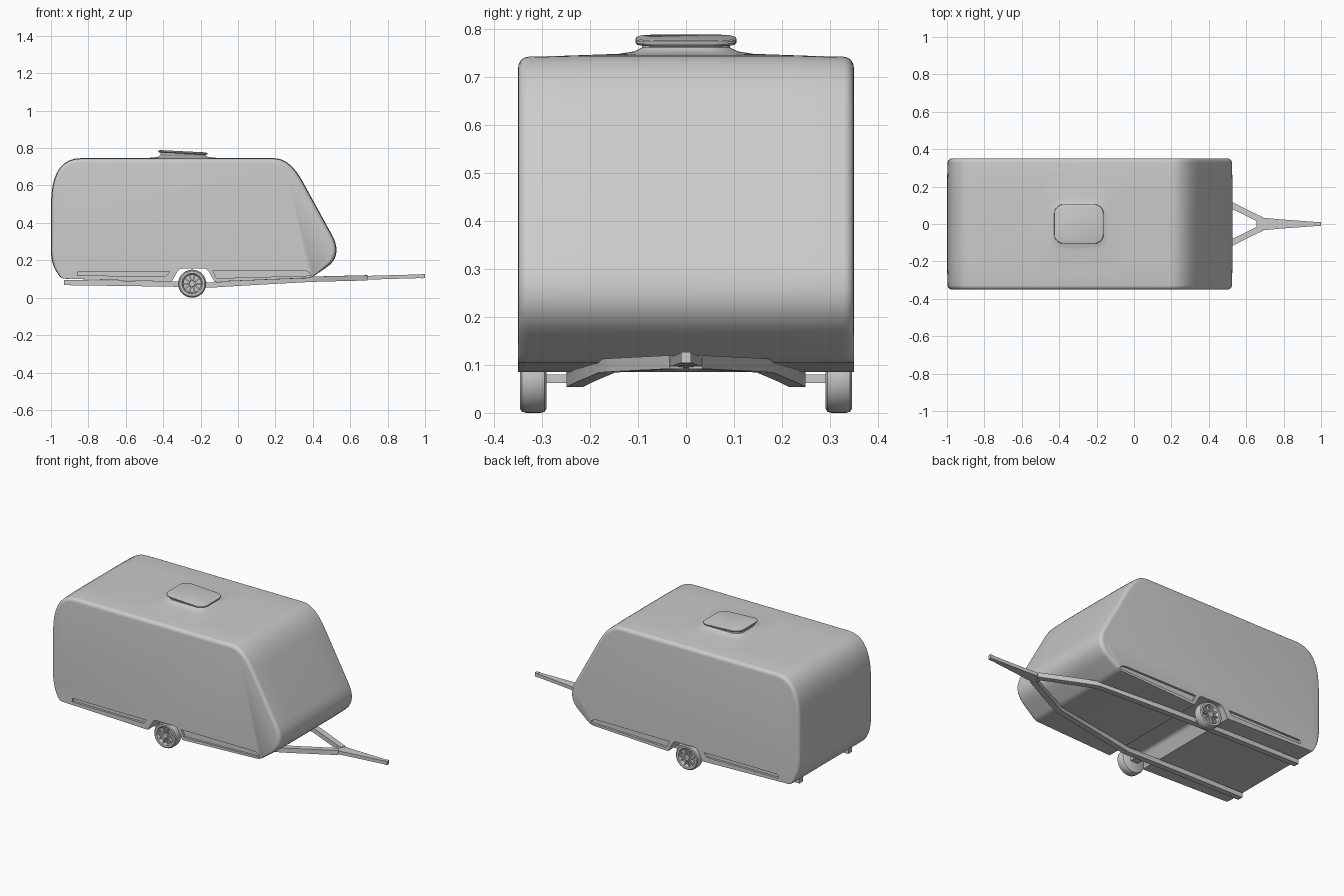
import bpy, bmesh, math
from mathutils import Vector, Matrix

if "Cube" in bpy.data.objects:
    bpy.data.objects.remove(bpy.data.objects["Cube"])


def finish(bm, name, angle=35):
    bmesh.ops.recalc_face_normals(bm, faces=bm.faces)
    me = bpy.data.meshes.new(name)
    bm.to_mesh(me)
    bm.free()
    ob = bpy.data.objects.new(name, me)
    bpy.context.collection.objects.link(ob)
    if angle:
        smooth(ob, angle)
    return ob


def smooth(ob, angle=35):
    bpy.ops.object.select_all(action='DESELECT')
    ob.select_set(True)
    bpy.context.view_layer.objects.active = ob
    bpy.ops.object.shade_smooth_by_angle(angle=math.radians(angle))


def loft(bm, rings):
    """Skin a row of closed rings and cap both ends."""
    vs = [[bm.verts.new(p) for p in r] for r in rings]
    n = len(vs[0])
    for a, b in zip(vs, vs[1:]):
        for i in range(n):
            j = (i + 1) % n
            bm.faces.new((a[i], a[j], b[j], b[i]))
    bm.faces.new(vs[0])
    bm.faces.new(vs[-1])


def rounded(corners, steps=9):
    """Outline whose corners (x, z, d_in, d_out) become smooth curves."""
    out = []
    for i, (x, z, din, dout) in enumerate(corners):
        c = Vector((x, z))
        if not din:
            out.append(c)
            continue
        p = Vector(corners[i - 1][:2])
        q = Vector(corners[(i + 1) % len(corners)][:2])
        a = c + (p - c).normalized() * din
        b = c + (q - c).normalized() * dout
        for k in range(steps + 1):
            t = k / steps
            out.append(a * (1 - t) ** 2 + c * 2 * t * (1 - t) + b * t * t)
    return out


# Caravan shell: side outline with wheel channel, rounded towards both sides
outline = rounded([
    (-0.355, 0.085, 0, 0), (-0.945, 0.102, 0.02, 0.02), (-1.0, 0.18, 0.06, 0.07),
    (-1.0, 0.746, 0.25, 0.16), (0.277, 0.746, 0.085, 0.14),
    (0.564, 0.224, 0.13, 0.11), (0.39, 0.105, 0.02, 0.02),
    (-0.125, 0.085, 0, 0), (-0.165, 0.155, 0.02, 0.02), (-0.315, 0.155, 0.02, 0.02)])


def inset(d):
    pts, n = [], len(outline)
    for i, p in enumerate(outline):
        t = (outline[(i + 1) % n] - outline[i - 1]).normalized()
        w = min(1, max(0, (p.y - 0.1) / 0.1))
        if -0.4 < p.x < -0.1 and p.y < 0.3:
            w = 0
        pts.append(p + Vector((t.y, -t.x)) * d * w)
    return pts


R, W = 0.022, 0.35
half = [(W - R + R * math.sin(a), R * (1 - math.cos(a)) + 0.003)
        for a in [math.radians(18 * k) for k in range(6)]]
levels = [(-y, d) for y, d in reversed(half)] + [(-0.2, 0), (0.2, 0)] + half
bm = bmesh.new()
loft(bm, [[(p.x, y, p.y) for p in inset(d)] for y, d in levels])
shell = finish(bm, "caravan_shell", 0)

# Long recesses along the lower sides
recess = [
    rounded([(-0.86, 0.118, 0, 0), (-0.855, 0.14, 0, 0), (-0.365, 0.14, 0, 0), (-0.385, 0.116, 0, 0)]),
    rounded([(-0.135, 0.145, 0, 0), (0.375, 0.145, 0.04, 0.02), (0.392, 0.118, 0, 0), (-0.115, 0.104, 0, 0)])]
bm = bmesh.new()
for s in (-1, 1):
    for prof in recess:
        loft(bm, [[(p.x, s * y, p.y) for p in prof] for y in (0.337, 0.37)])
cutter = finish(bm, "recess_cutter", 0)
cutter.hide_render = True
mod = shell.modifiers.new("recess", 'BOOLEAN')
mod.object = cutter
mod.solver = 'EXACT'
smooth(shell)
bpy.ops.object.modifier_apply(modifier=mod.name)
bpy.data.objects.remove(cutter)
smooth(shell)


# Roof vent: stacked rounded rectangles with a tilted lid
def round_rect(hx, hy, z, r):
    pts = []
    for k, (sx, sy) in enumerate([(1, 1), (-1, 1), (-1, -1), (1, -1)]):
        for i in range(7):
            a = math.radians(90 * k + 15 * i)
            x = sx * (hx - r) + r * math.cos(a)
            y = sy * (hy - r) + r * math.sin(a)
            tilt = -0.05 * x if z > 0.762 else 0
            pts.append((-0.295 + x, y, z + tilt))
    return pts


bm = bmesh.new()
loft(bm, [round_rect(*v) for v in [
    (0.25, 0.28, 0.744, 0.09), (0.16, 0.14, 0.749, 0.07), (0.13, 0.108, 0.754, 0.06),
    (0.120, 0.092, 0.762, 0.05), (0.120, 0.091, 0.770, 0.05), (0.130, 0.102, 0.772, 0.05),
    (0.132, 0.105, 0.776, 0.05), (0.131, 0.104, 0.780, 0.05), (0.122, 0.095, 0.783, 0.045)]])
finish(bm, "roof_vent")


# Chassis rails and tow bar: rectangular bars along paths (x, y, z, half width)
def bar(bm, path, hh):
    rings, n = [], len(path)
    for i, (x, y, z, hw) in enumerate(path):
        a, b = path[max(i - 1, 0)], path[min(i + 1, n - 1)]
        t = Vector((b[0] - a[0], b[1] - a[1])).normalized()
        nx, ny = -t.y * hw, t.x * hw
        rings.append([(x + nx, y + ny, z - hh), (x - nx, y - ny, z - hh),
                      (x - nx, y - ny, z + hh), (x + nx, y + ny, z + hh)])
    loft(bm, rings)


rail = [(-0.93, 0.232, 0.081, 0.017), (-0.36, 0.232, 0.073, 0.017), (-0.14, 0.232, 0.068, 0.017),
        (0.02, 0.212, 0.078, 0.017), (0.38, 0.165, 0.098, 0.017),
        (0.44, 0.14, 0.1, 0.017), (0.685, 0.02, 0.106, 0.016)]
for s, label in ((-1, "front"), (1, "back")):
    bm = bmesh.new()
    bar(bm, [(x, s * y, z, w) for x, y, z, w in rail], 0.014)
    finish(bm, label + "_chassis_rail", 20)
bm = bmesh.new()
bar(bm, [(0.655, 0, 0.105, 0.02), (0.70, 0, 0.107, 0.033), (0.78, 0, 0.109, 0.025),
         (0.985, 0, 0.115, 0.010)], 0.010)
bar(bm, [(0.978, 0, 0.115, 0.0105), (1.0, 0, 0.116, 0.010)], 0.0115)
finish(bm, "tow_bar", 20)

# Wheels: turned tyre and rim, ten spokes, hub and a stub axle
CX, CZ = -0.245, 0.075
turned = [(0.004, 0.020), (0.048, 0.020), (0.051, 0.005), (0.055, 0.001), (0.067, 0.0),
          (0.0725, 0.004), (0.075, 0.012), (0.075, 0.043), (0.0725, 0.051), (0.066, 0.055), (0.004, 0.055)]
hub = [(0.018, 0.022), (0.018, 0.008), (0.015, 0.005), (0.004, 0.005)]


def turn(bm, prof, s, seg=40):
    loft(bm, [[(CX + r * math.cos(2 * math.pi * k / seg), s * (0.346 - d),
                CZ + r * math.sin(2 * math.pi * k / seg)) for k in range(seg)] for r, d in prof])


def box(bm, size, matrix):
    bmesh.ops.create_cube(bm, size=1, matrix=matrix @ Matrix.Diagonal((*size, 1)))


for s, label in ((-1, "front"), (1, "back")):
    bm = bmesh.new()
    turn(bm, turned, s)
    finish(bm, label + "_wheel")
    bm = bmesh.new()
    turn(bm, hub, s, 20)
    for k in range(10):
        m = (Matrix.Translation((CX, s * 0.333, CZ)) @ Matrix.Rotation(k * math.pi / 5, 4, 'Y')
             @ Matrix.Translation((0.032, 0, 0)))
        box(bm, (0.038, 0.014, 0.008), m)
    finish(bm, label + "_wheel_spokes")
    bm = bmesh.new()
    box(bm, (0.05, 0.08, 0.018), Matrix.Translation((CX, s * 0.26, 0.071)))
    finish(bm, label + "_stub_axle")
